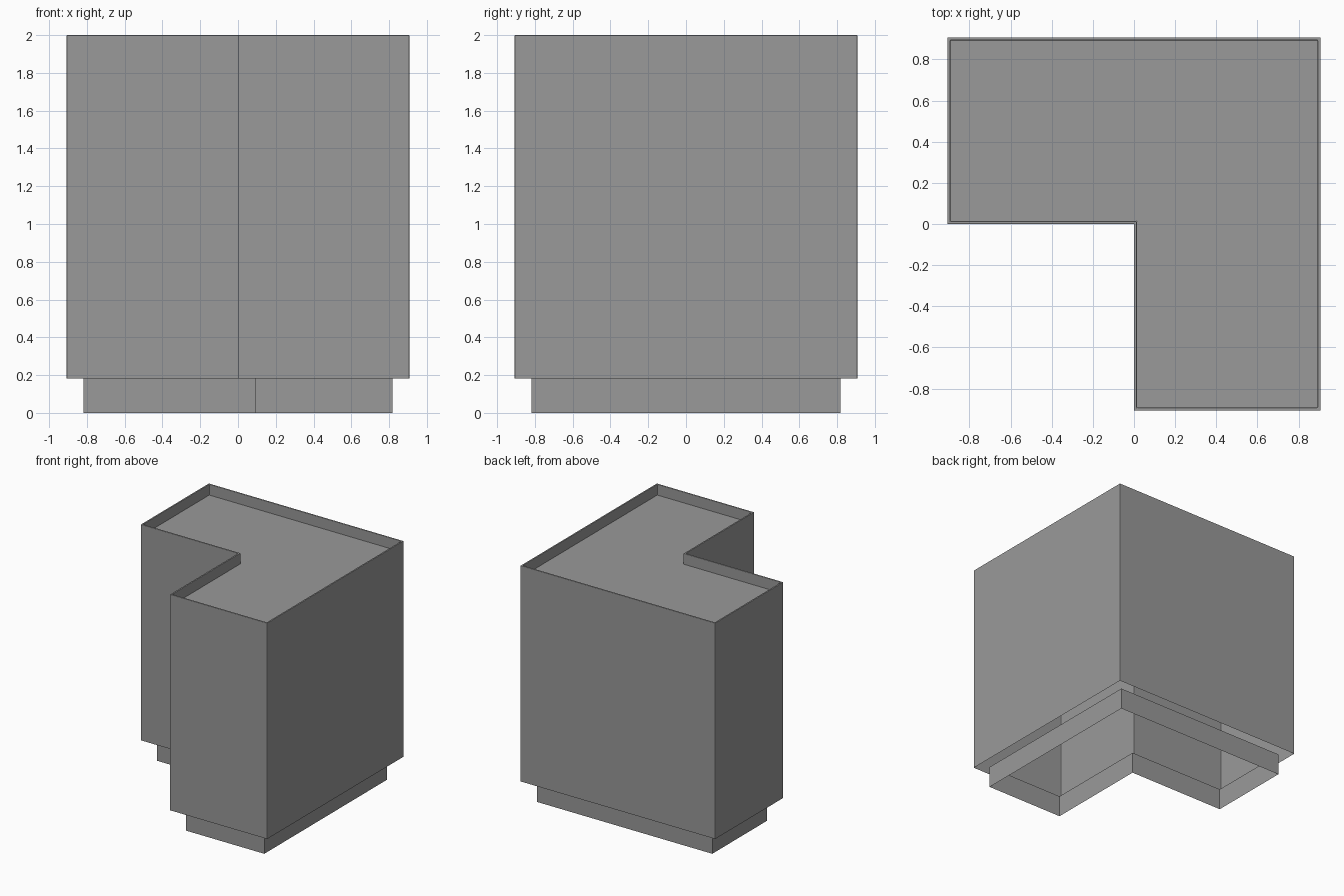
import bpy, bmesh, math

if "Cube" in bpy.data.objects:
    bpy.data.objects.remove(bpy.data.objects["Cube"])

R = 0.907          # outer half width
BASE = 0.183       # plinth height
SOIL = 1.91        # level of the recessed top panel
RIM = 0.014        # rim thickness

grey = bpy.data.materials.new("dark_grey")
grey.diffuse_color = (0.32, 0.32, 0.32, 1)
grey.use_nodes = True
grey.node_tree.nodes["Principled BSDF"].inputs["Base Color"].default_value = grey.diffuse_color


def l_ring(d, z):
    """L-shaped outline inset by d, at height z."""
    o = R - d
    return [(-o, d, z), (d, d, z), (d, -o, z), (o, -o, z), (o, o, z), (-o, o, z)]


def loft(name, profile, cap=False):
    """Skin L-shaped rings described by (inset, height) pairs."""
    bm = bmesh.new()
    rings = [[bm.verts.new(p) for p in l_ring(d, z)] for d, z in profile]
    for a, b in zip(rings, rings[1:]):
        for i in range(6):
            j = (i + 1) % 6
            bm.faces.new((a[i], a[j], b[j], b[i]))
    if cap:
        # three quads meeting at the inner corner cover the L
        v = rings[-1]
        d, z = profile[-1]
        top = bm.verts.new((d, R - d, z))
        side = bm.verts.new((R - d, d, z))
        bm.faces.new((v[0], v[1], top, v[5]))
        bm.faces.new((v[1], v[2], v[3], side))
        bm.faces.new((v[1], side, v[4], top))
    me = bpy.data.meshes.new(name)
    bm.to_mesh(me)
    bm.free()
    me.materials.append(grey)
    ob = bpy.data.objects.new(name, me)
    bpy.context.collection.objects.link(ob)
    return ob


# Planter shell, open below: outer wall, thin rim, inner lip
shell = loft("planter_shell", [(0, BASE), (0, 2.0), (RIM, 2.0), (RIM, SOIL)])
bevel = shell.modifiers.new("soft_edges", 'BEVEL')
bevel.width = 0.004
bevel.segments = 4
bevel.limit_method = 'ANGLE'
bevel.angle_limit = math.radians(40)

# Recessed top panel
loft("recessed_panel", [(RIM, SOIL)], cap=True)

# Inset plinth skirt, open above and below
loft("plinth_skirt", [(0.09, 0), (0.09, BASE)])
